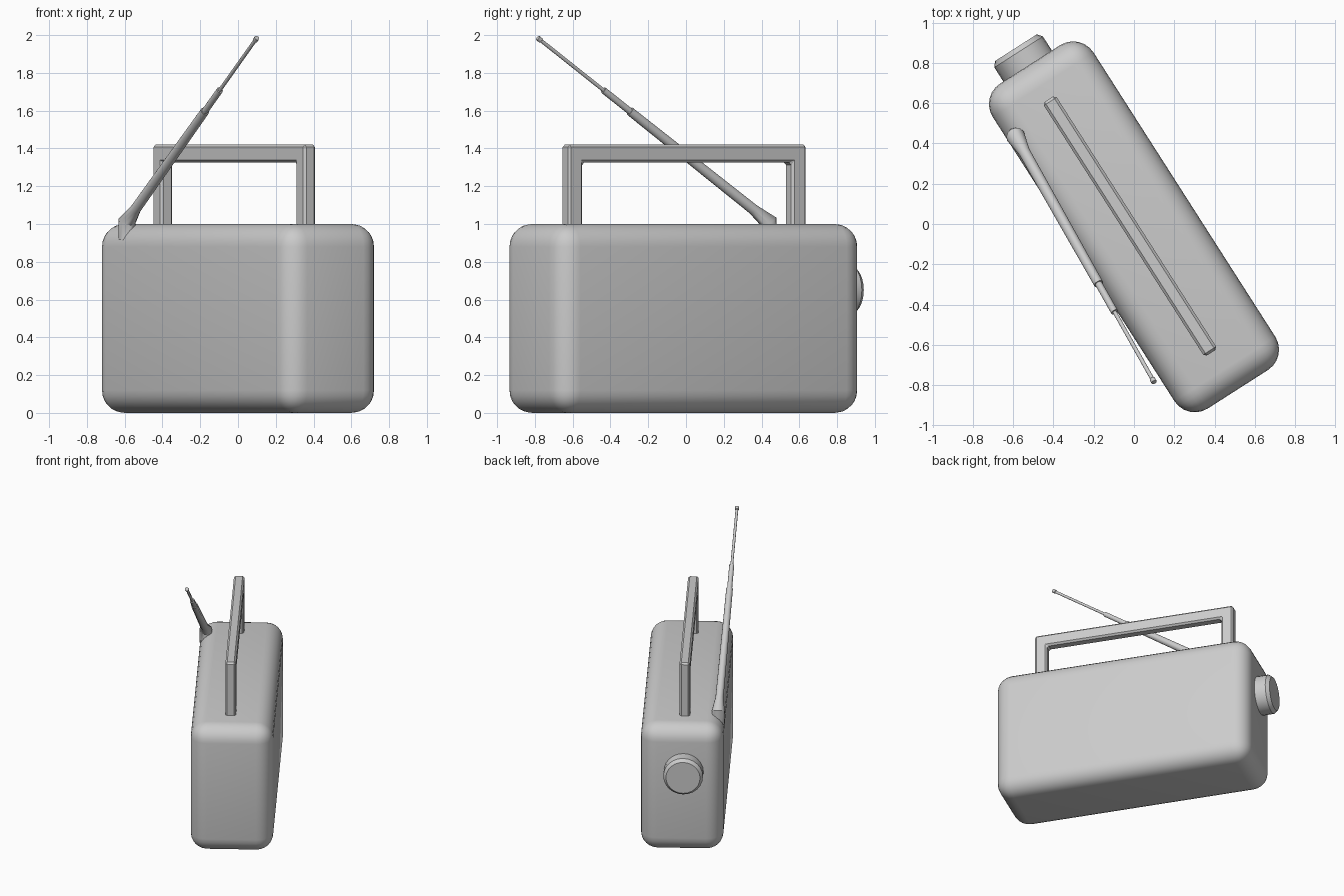
import bpy, bmesh, math
from mathutils import Vector, Matrix

if "Cube" in bpy.data.objects:
    bpy.data.objects.remove(bpy.data.objects["Cube"])

TURN = -math.radians(57.4)   # the radio stands turned about z


def add(name, bm, loc=(0, 0, 0), turn=0.0, bevel=0, segments=1, smooth=None):
    bmesh.ops.recalc_face_normals(bm, faces=bm.faces)
    mesh = bpy.data.meshes.new(name)
    bm.to_mesh(mesh)
    bm.free()
    ob = bpy.data.objects.new(name, mesh)
    bpy.context.collection.objects.link(ob)
    ob.location = loc
    ob.rotation_euler.z = turn
    if bevel:
        mod = ob.modifiers.new("Bevel", 'BEVEL')
        mod.width, mod.segments = bevel, segments
        mod.limit_method = 'ANGLE'
    if smooth:
        bpy.ops.object.select_all(action='DESELECT')
        bpy.context.view_layer.objects.active = ob
        ob.select_set(True)
        if bevel:
            bpy.ops.object.modifier_apply(modifier="Bevel")
        bpy.ops.object.shade_smooth_by_angle(angle=math.radians(smooth))
    return ob


def tube(rings, sides):
    """Closed tube through (centre, direction, radius) rings."""
    bm = bmesh.new()
    loops = []
    for centre, direction, radius in rings:
        rot = Vector((0, 0, 1)).rotation_difference(Vector(direction))
        loops.append([bm.verts.new(Vector(centre) + rot @ Vector((
            radius * math.cos(math.tau * i / sides),
            radius * math.sin(math.tau * i / sides), 0))) for i in range(sides)])
    for a, b in zip(loops, loops[1:]):
        for i in range(sides):
            j = (i + 1) % sides
            bm.faces.new((a[i], a[j], b[j], b[i]))
    bm.faces.new(loops[0][::-1])
    bm.faces.new(loops[-1])
    return bm


# Rounded case
bm = bmesh.new()
bmesh.ops.create_cube(bm, size=1, matrix=Matrix.Diagonal((1.914, 0.594, 1.0, 1)))
add("case", bm, (0, -0.014, 0.5), TURN, bevel=0.12, segments=6, smooth=35)

# Carrying handle: U-shaped frame, extruded and chamfered
bm = bmesh.new()
h, t, w, low, top = 0.747, 0.09, 0.038, 0.95, 1.42
outline = [(-h, low), (-h, top), (h, top), (h, low),
           (h - t, low), (h - t, top - 0.095), (t - h, top - 0.095), (t - h, low)]
face = bm.faces.new([bm.verts.new((x, -w, z)) for x, z in outline])
ext = bmesh.ops.extrude_face_region(bm, geom=[face])
bmesh.ops.translate(bm, vec=(0, 2 * w, 0),
                    verts=[v for v in ext["geom"] if isinstance(v, bmesh.types.BMVert)])
add("handle", bm, (-0.02, -0.01, 0), TURN, bevel=0.013)

# Tuning knob on the end of the case
out = (-1, 0, 0)
knob = [((-0.93, 0, 0), out, 0.143), ((-1.035, 0, 0), out, 0.143),
        ((-1.06, 0, 0), out, 0.123)]
add("knob", tube(knob, 24), (-0.015, -0.018, 0.65), TURN, smooth=30)

# Telescopic aerial: upright foot bending into stepped, thinning sections
foot = Vector((-0.588, 0.435, 1.015))
tip = Vector((0.10, -0.785, 1.985))
along = (tip - foot).normalized()
half = (along + Vector((0, 0, 1))).normalized()
rings = [(foot - Vector((0, 0, 0.10)), (0, 0, 1), 0.045), (foot, half, 0.047)]
for f, r in [(0.065, 0.029), (0.60, 0.024), (0.60, 0.018), (0.715, 0.018),
             (0.715, 0.010), (0.985, 0.010), (0.987, 0.014), (1.0, 0.014)]:
    rings.append((foot.lerp(tip, f), along, r))
add("aerial", tube(rings, 12), smooth=35)
